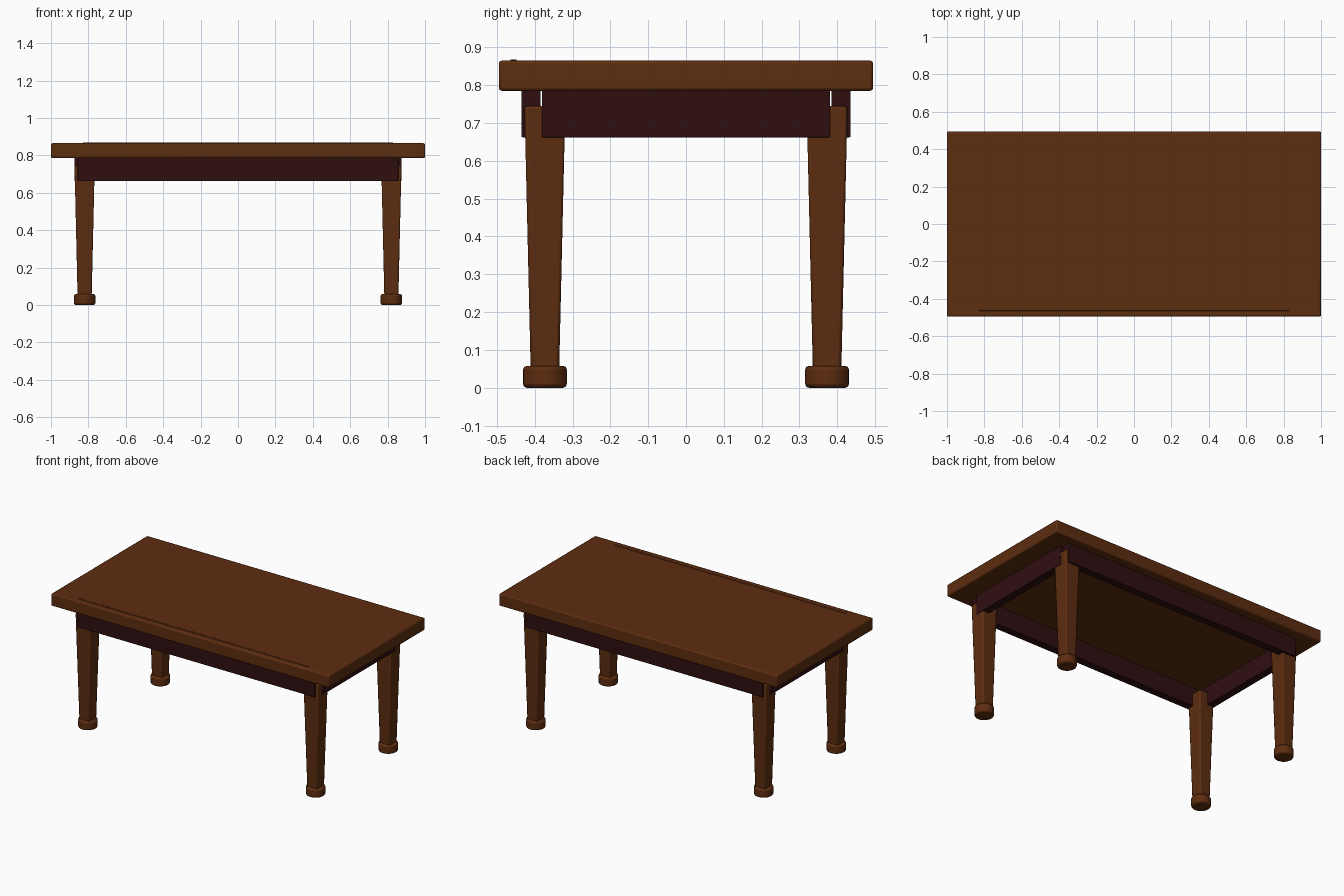
import bpy, bmesh, math

if "Cube" in bpy.data.objects:
    bpy.data.objects.remove(bpy.data.objects["Cube"])


def material(name, rgb):
    m = bpy.data.materials.new(name)
    m.diffuse_color = (*rgb, 1)
    m.use_nodes = True
    m.node_tree.nodes["Principled BSDF"].inputs["Base Color"].default_value = m.diffuse_color
    return m


WOOD = material("warm brown wood", (0.110, 0.026, 0.005))
DARK = material("dark mahogany", (0.029, 0.0045, 0.0055))


def finish(name, bm, mat, bevel, segments=2):
    mesh = bpy.data.meshes.new(name)
    bm.to_mesh(mesh)
    bm.free()
    ob = bpy.data.objects.new(name, mesh)
    bpy.context.collection.objects.link(ob)
    mesh.materials.append(mat)
    if bevel:
        mod = ob.modifiers.new("soft edges", 'BEVEL')
        mod.width = bevel
        mod.segments = segments
        mod.limit_method = 'ANGLE'
        mod.angle_limit = math.radians(40)
    bpy.ops.object.select_all(action='DESELECT')
    ob.select_set(True)
    bpy.context.view_layer.objects.active = ob
    bpy.ops.object.shade_smooth_by_angle(angle=math.radians(35))
    return ob


def box(name, lo, hi, mat, bevel=0.0, bottom_scale=1.0):
    """Box between two corners; its lower end can be narrowed."""
    bm = bmesh.new()
    bmesh.ops.create_cube(bm, size=1)
    for v in bm.verts:
        s = bottom_scale if v.co.z < 0 else 1.0
        for i in range(3):
            k = s if i < 2 else 1.0
            v.co[i] = (lo[i] + hi[i]) / 2 + v.co[i] * k * (hi[i] - lo[i])
    return finish(name, bm, mat, bevel)


def foot(name, x, y):
    bm = bmesh.new()
    bmesh.ops.create_cone(bm, cap_ends=True, segments=24,
                          radius1=0.058, radius2=0.058, depth=0.058)
    bmesh.ops.translate(bm, verts=bm.verts, vec=(x, y, 0.029))
    return finish(name, bm, WOOD, 0.01)


# Top and the slim raised strip near its front edge
box("table_top", (-1, -0.495, 0.785), (1, 0.495, 0.865), WOOD, 0.008)
box("edge_strip", (-0.83, -0.464, 0.855), (0.83, -0.448, 0.868), WOOD, 0.002)

# Aprons under the top
for side, s in (("front", -1), ("back", 1)):
    y = s * 0.410
    box(side + "_apron", (-0.857, y - 0.025, 0.662), (0.857, y + 0.025, 0.787), DARK, 0.003)
for side, s in (("left", -1), ("right", 1)):
    x = s * 0.850
    box(side + "_apron", (x - 0.025, -0.381, 0.662), (x + 0.025, 0.381, 0.787), DARK, 0.003)

# Tapered legs with round feet
LX, LY, R = 0.820, 0.373, 0.054
for fb, sy in (("front", -1), ("back", 1)):
    for lr, sx in (("left", -1), ("right", 1)):
        x, y = sx * LX, sy * LY
        box(f"{fb}_{lr}_leg", (x - R, y - R, 0.03), (x + R, y + R, 0.745),
            WOOD, 0.008, bottom_scale=0.69)
        foot(f"{fb}_{lr}_foot", x, y)
